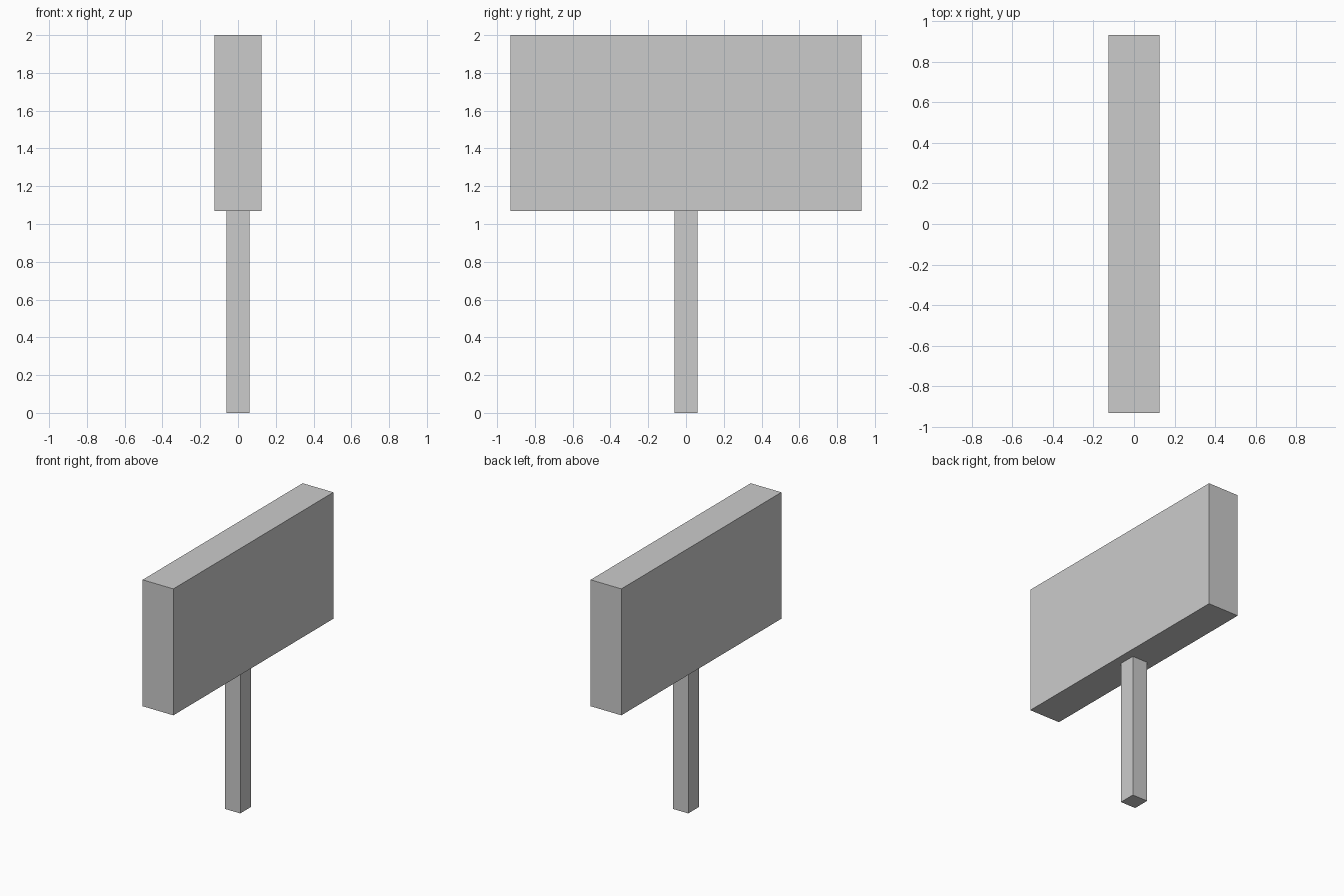
import bpy

if "Cube" in bpy.data.objects:
    bpy.data.objects.remove(bpy.data.objects["Cube"])


def box(name, size_x, size_y, z_low, z_high):
    """Box centred on x = y = 0 between two heights."""
    bpy.ops.mesh.primitive_cube_add(size=1, location=(0, 0, (z_low + z_high) / 2))
    obj = bpy.context.object
    obj.name = name
    obj.scale = (size_x, size_y, z_high - z_low)
    bpy.ops.object.transform_apply(location=False, rotation=False, scale=True)
    return obj


BOARD_BOTTOM = 1.07

# Square post standing on the ground
box("post", 0.124, 0.124, 0, BOARD_BOTTOM)

# Wide sign board on top of the post
box("sign_board", 0.25, 1.86, BOARD_BOTTOM, 2.0)
